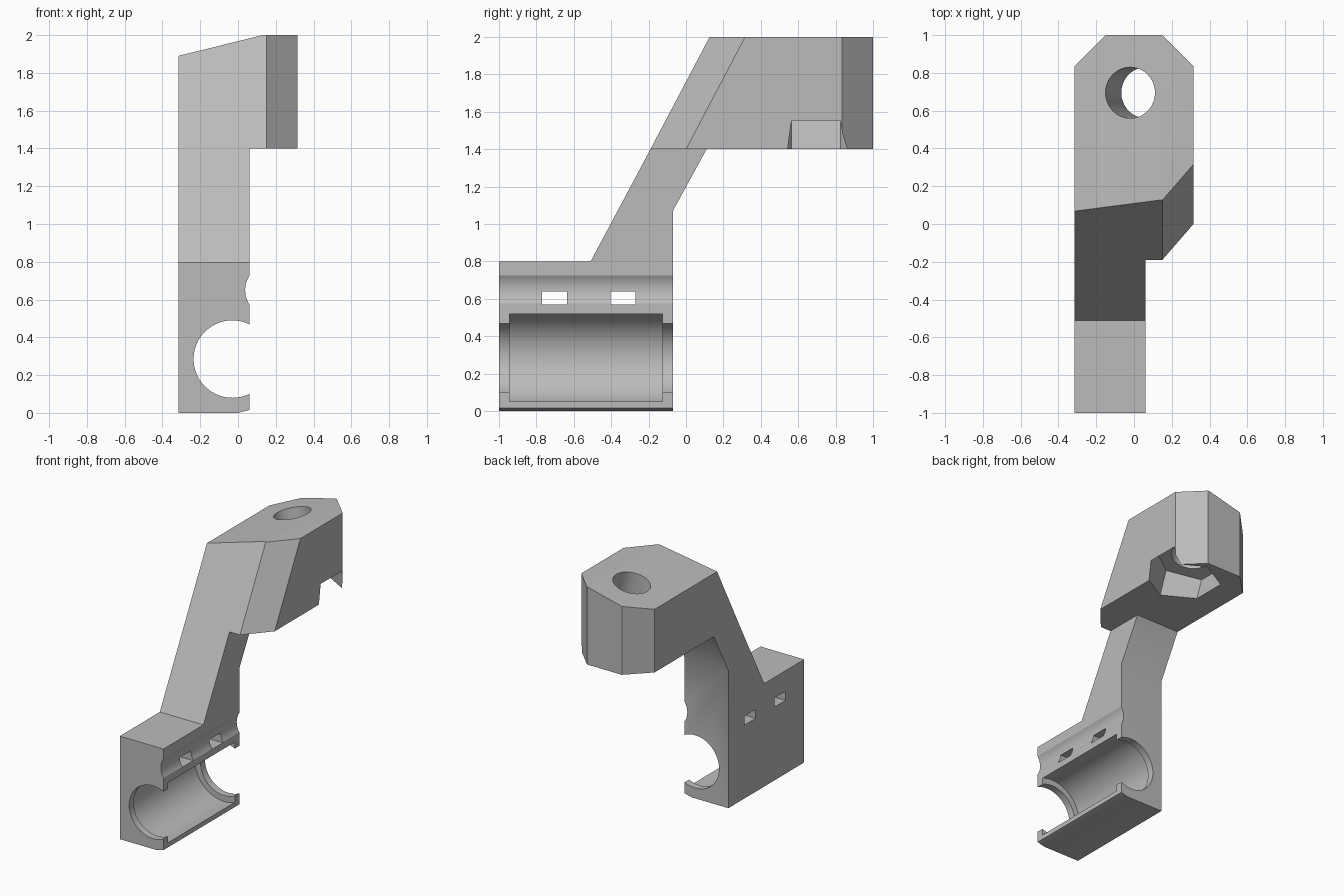
import bpy, bmesh, math
from mathutils import Vector, Matrix

if "Cube" in bpy.data.objects:
    bpy.data.objects.remove(bpy.data.objects["Cube"], do_unlink=True)

grey = bpy.data.materials.new("plain grey")
grey.use_nodes = True
GREY = (0.5, 0.5, 0.5, 1)
grey.diffuse_color = GREY
grey.node_tree.nodes["Principled BSDF"].inputs["Base Color"].default_value = GREY


def loft(name, lower, upper, trim=None):
    """Solid between two matching loops, optionally trimmed by a plane."""
    bm = bmesh.new()
    a = [bm.verts.new(p) for p in lower]
    b = [bm.verts.new(p) for p in upper]
    bm.faces.new(a)
    bm.faces.new(b)
    for i in range(len(a)):
        j = (i + 1) % len(a)
        bm.faces.new((a[i], a[j], b[j], b[i]))
    if trim:
        cut = bmesh.ops.bisect_plane(bm, geom=bm.verts[:] + bm.edges[:] + bm.faces[:],
                                     plane_co=trim[0], plane_no=trim[1], clear_outer=True)
        edges = [e for e in cut["geom_cut"] if isinstance(e, bmesh.types.BMEdge)]
        bmesh.ops.contextual_create(bm, geom=edges)
    return finish(name, bm)


def rod(name, centre, axis, radius, length, sides=64, spin=0.0):
    bm = bmesh.new()
    turn = Vector(axis).to_track_quat('Z', 'Y').to_matrix().to_4x4()
    place = Matrix.Translation(centre) @ turn @ Matrix.Rotation(spin, 4, 'Z')
    bmesh.ops.create_cone(bm, cap_ends=True, segments=sides, radius1=radius,
                          radius2=radius, depth=length, matrix=place)
    return finish(name, bm)


def finish(name, bm):
    bmesh.ops.recalc_face_normals(bm, faces=bm.faces[:])
    mesh = bpy.data.meshes.new(name)
    bm.to_mesh(mesh)
    bm.free()
    mesh.materials.append(grey)
    obj = bpy.data.objects.new(name, mesh)
    bpy.context.collection.objects.link(obj)
    return obj


def combine(target, other, operation):
    mod = target.modifiers.new(operation.title(), 'BOOLEAN')
    mod.operation, mod.solver, mod.object = operation, 'EXACT', other
    bpy.context.view_layer.objects.active = target
    bpy.ops.object.modifier_apply(modifier=mod.name)
    bpy.data.objects.remove(other, do_unlink=True)


LEFT, RIGHT, INNER = -0.315, 0.315, 0.06
LEDGE = 1.4

# Clamp block and slanted arm, with the lower open edge bevelled
side = [(-1, 0), (-0.07, 0), (-0.07, 1.07), (0.11, LEDGE), (-0.19, LEDGE),
        (-0.51, 0.8), (-1, 0.8)]
bracket = loft("bracket_arm", [(LEFT, y, z) for y, z in side],
               [(INNER, y, z) for y, z in side],
               ((0, 0, 0), (0.25, 0, -1)))

# Head with a raked front and a sloping top
outline = [(LEFT, -0.19), (0.15, -0.19), (RIGHT, 0), (RIGHT, 0.835), (0.15, 1),
           (-0.15, 1), (LEFT, 0.835)]
rake = 0.316
tilt = math.atan(0.247)
up = Vector((-math.sin(tilt), 0, math.cos(tilt)))
head = loft("head", [(x, y, LEDGE) for x, y in outline],
            [(x, y + (rake if y < 0.5 else 0), 2) for x, y in outline],
            ((0.13, 0, 2), up))
combine(bracket, head, 'UNION')

# Bearing bore with a wider pocket, and a rod groove along the open side
bore = Vector((-0.03, 0, 0.285))
combine(bracket, rod("bore", bore, (0, 1, 0), 0.205, 3), 'DIFFERENCE')
combine(bracket, rod("pocket", bore - Vector((0, 0.535, 0)), (0, 1, 0), 0.251, 0.82),
        'DIFFERENCE')
combine(bracket, rod("groove", (0.177, 0, 0.65), (0, 1, 0), 0.139, 3), 'DIFFERENCE')

# Two tie slots through the wall
for y in (-0.7025, -0.3375):
    loop = [(y + dy, 0.605 + dz) for dy, dz in
            ((-0.067, -0.035), (0.067, -0.035), (0.067, 0.035), (-0.067, 0.035))]
    slot = loft("slot", [(-1, *p) for p in loop], [(1, *p) for p in loop])
    combine(bracket, slot, 'DIFFERENCE')

# Tilted bolt hole and hexagonal nut recess below it
top = Vector((-0.02, 0.695, 1.963))
combine(bracket, rod("bolt_hole", top, up, 0.135, 2), 'DIFFERENCE')
nut = rod("nut_recess", top - up * (0.35 + 0.3), up, 0.262, 0.6, 6)
# Turn the hexagon so that its corners point to front and back
corner = max((nut.matrix_world @ v.co - top for v in nut.data.vertices),
             key=lambda d: abs(d.y))
if abs(corner.y) < 0.25:
    bpy.data.objects.remove(nut, do_unlink=True)
    nut = rod("nut_recess", top - up * (0.35 + 0.3), up, 0.262, 0.6, 6, math.pi / 6)
combine(bracket, nut, 'DIFFERENCE')

bpy.ops.object.select_all(action='DESELECT')
bracket.select_set(True)
bpy.context.view_layer.objects.active = bracket
bpy.ops.object.shade_smooth_by_angle(angle=math.radians(30))
